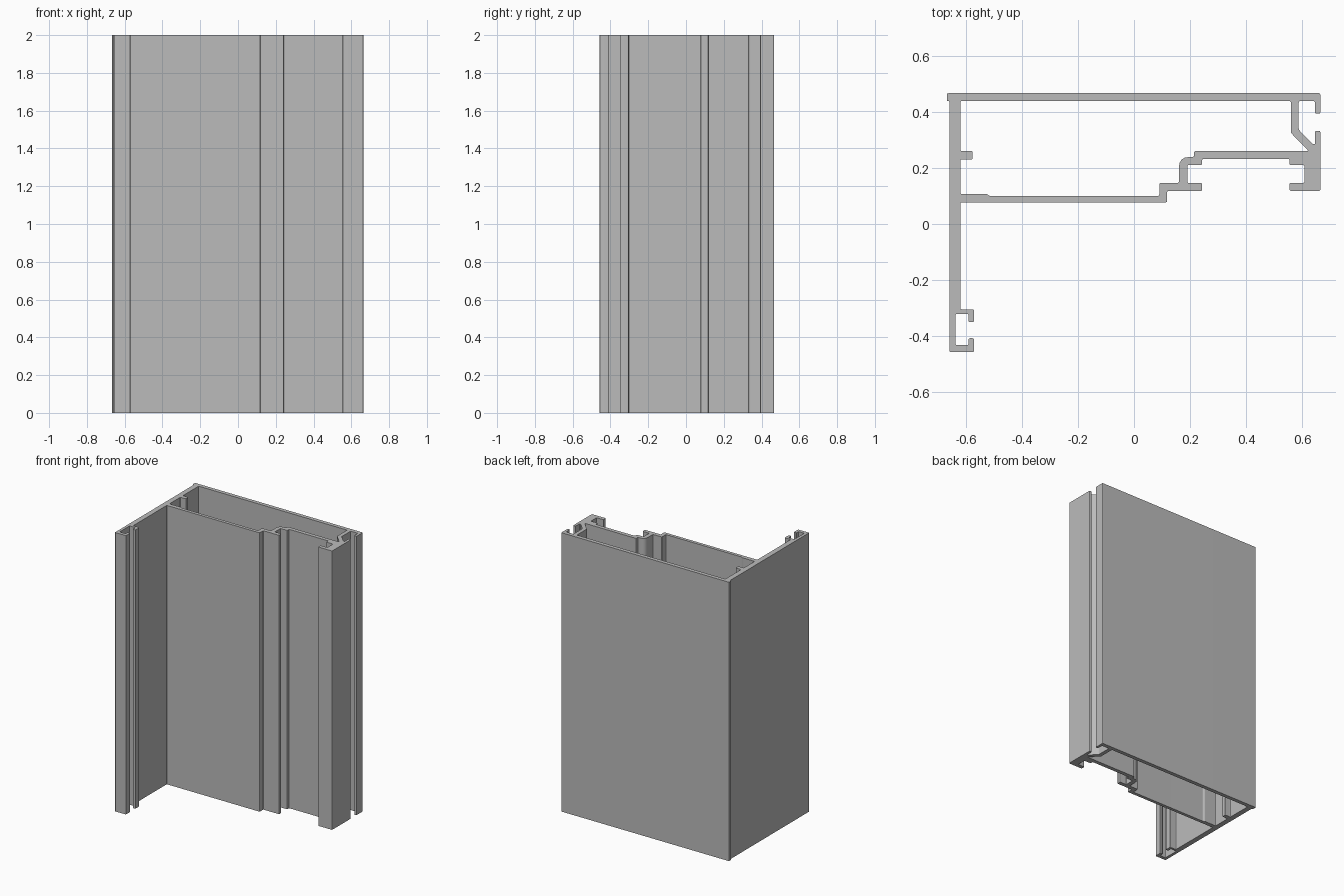
import bpy
import bmesh
from mathutils import Vector

cube = bpy.data.objects.get("Cube")
if cube:
    bpy.data.objects.remove(cube, do_unlink=True)

# Main dimensions of the section
HEIGHT = 2.0
FILLET = 0.006
back_out, back_in = 0.466, 0.438
left_out, left_in = -0.657, -0.619
right_out, fin_in, jamb_in = 0.664, 0.645, 0.607
drip_x = -0.667                                    # small overhang of back wall
hook_out, hook_in, slot_back = -0.57, -0.59, -0.636
foot_out, foot_in, foot_tip = -0.457, -0.432, -0.407
shelf_out, shelf_in, shelf_tip = -0.304, -0.32, -0.35
web_front, web_back, pad_back = 0.077, 0.1, 0.107
step_left, step_right = 0.09, 0.118
lip_front, lip_back = 0.118, 0.146
rib_left, rib_right = 0.16, 0.19
lip_left_end, lip_right_end = 0.243, 0.554
rail_tip, rail_front, rail_back = 0.21, 0.232, 0.26
leg_left, leg_right = 0.559, 0.587
shoulder_x, shoulder_y = 0.214, 0.239


def fillet(points, segments=4):
    """Round every corner; a third entry in a point sets its own radius."""
    result = []
    for i, p in enumerate(points):
        corner = Vector(p[:2])
        to_a = Vector(points[i - 1][:2]) - corner
        to_b = Vector(points[(i + 1) % len(points)][:2]) - corner
        if len(p) > 2:
            r = p[2]
        else:
            r = min(FILLET, to_a.length * 0.4, to_b.length * 0.4)
        a = corner + to_a.normalized() * r
        b = corner + to_b.normalized() * r
        for s in range(segments + 1):
            t = s / segments
            result.append(a * (1 - t) ** 2 + corner * 2 * t * (1 - t) + b * t ** 2)
    return result


def add_loop(curve, points):
    rounded = fillet(points)
    spline = curve.splines.new("POLY")
    spline.points.add(len(rounded) - 1)
    for target, p in zip(spline.points, rounded):
        target.co = (p.x, p.y, 0, 1)
    spline.use_cyclic_u = True


# Left wall with the C-shaped hook at its front end
left_wall = [
    (drip_x, back_out), (drip_x, back_in), (left_out, back_in),
    (left_out, foot_out), (hook_out, foot_out), (hook_out, foot_tip),
    (hook_in, foot_tip), (hook_in, foot_in), (slot_back, foot_in),
    (slot_back, shelf_in), (hook_in, shelf_in), (hook_in, shelf_tip),
    (hook_out, shelf_tip), (hook_out, shelf_out), (left_in, shelf_out),
]

# Front web, step and the open channel facing forward
front_channel = [
    (left_in, web_front), (step_right, web_front), (step_right, lip_front),
    (lip_left_end, lip_front), (lip_left_end, lip_back), (rib_right, lip_back),
    (rib_right, rail_tip), (lip_left_end, rail_tip), (lip_left_end, rail_front),
    (lip_right_end, rail_front), (lip_right_end, rail_tip), (jamb_in, rail_tip),
    (jamb_in, lip_back), (lip_right_end, lip_back), (lip_right_end, lip_front),
]

# Right jamb, gasket groove and back corner
right_groove = [
    (right_out, lip_front), (right_out, 0.332), (fin_in, 0.332),
    (fin_in, 0.285), (0.637, 0.285), (leg_right, 0.336),
    (leg_right, back_in), (fin_in, back_in), (fin_in, 0.393),
    (right_out, 0.393), (right_out, back_out),
]

# Enclosed chamber, with the small rib on the left wall
chamber = [
    (left_in, back_in), (left_in, rail_back), (-0.575, rail_back),
    (-0.575, 0.23), (left_in, 0.23), (left_in, pad_back),
    (-0.525, pad_back), (-0.515, web_back), (step_left, web_back),
    (step_left, lip_back), (rib_left, lip_back),
    (rib_left, shoulder_y, 0.038), (shoulder_x, shoulder_y),
    (shoulder_x, rail_back), (0.622, rail_back), (leg_left, 0.325),
    (leg_left, back_in),
]

# Fill the section and extrude it upward
curve = bpy.data.curves.new("frame_section", "CURVE")
curve.dimensions = "2D"
curve.fill_mode = "BOTH"
curve.extrude = HEIGHT / 2
add_loop(curve, left_wall + front_channel + right_groove)
add_loop(curve, chamber)
section = bpy.data.objects.new("frame_section", curve)
bpy.context.collection.objects.link(section)
bpy.context.view_layer.update()
evaluated = section.evaluated_get(bpy.context.evaluated_depsgraph_get())
mesh = bpy.data.meshes.new_from_object(evaluated)
bpy.data.objects.remove(section, do_unlink=True)

# Weld into one clean solid standing on the ground
bm = bmesh.new()
bm.from_mesh(mesh)
bmesh.ops.remove_doubles(bm, verts=bm.verts, dist=0.00005)
bmesh.ops.translate(bm, verts=bm.verts, vec=(0, 0, HEIGHT / 2))
bmesh.ops.recalc_face_normals(bm, faces=bm.faces)
bm.to_mesh(mesh)
bm.free()

frame = bpy.data.objects.new("extruded_frame", mesh)
bpy.context.collection.objects.link(frame)

# Plain metal colour
metal = bpy.data.materials.new("light_grey_metal")
metal.use_nodes = True
grey = (0.5, 0.5, 0.5, 1)
metal.diffuse_color = grey
metal.node_tree.nodes["Principled BSDF"].inputs["Base Color"].default_value = grey
mesh.materials.clear()
mesh.materials.append(metal)

# Smooth the small fillets while keeping the walls flat
bpy.ops.object.select_all(action="DESELECT")
frame.select_set(True)
bpy.context.view_layer.objects.active = frame
bpy.ops.object.shade_smooth_by_angle(angle=0.6)
normals = frame.modifiers.new("flat_walls", "WEIGHTED_NORMAL")
normals.keep_sharp = True
